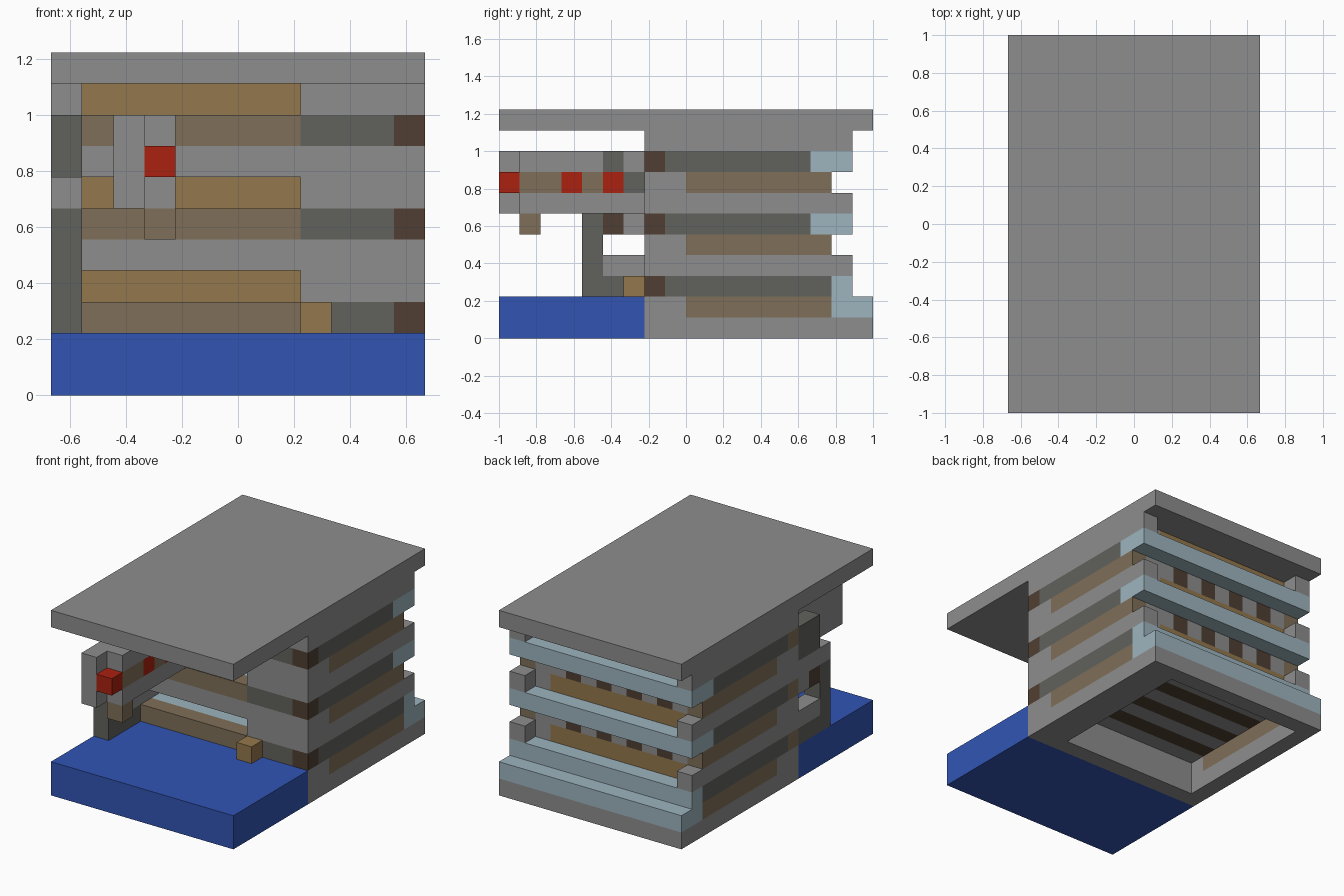
import bpy
import bmesh
from mathutils import Matrix, Vector

cube = bpy.data.objects.get("Cube")
if cube:
    bpy.data.objects.remove(cube, do_unlink=True)

U = 1 / 9  # one building block


def material(name, rgb):
    def lin(c):
        c /= 255
        return c / 12.92 if c <= 0.04045 else ((c + 0.055) / 1.055) ** 2.4
    col = [lin(c) for c in rgb] + [1]
    m = bpy.data.materials.new(name)
    m.use_nodes = True
    m.diffuse_color = col
    m.node_tree.nodes["Principled BSDF"].inputs["Base Color"].default_value = col
    return m


GREY = material("stone grey", (141, 141, 141))
SLATE = material("dark grey", (97, 98, 93))
WOOD = material("dull brown", (128, 111, 88))
TAN = material("bright brown", (148, 119, 76))
BARK = material("dark brown", (80, 63, 50))
WATER = material("deep blue", (50, 85, 180))
ICE = material("pale blue", (157, 181, 190))
RED = material("red", (170, 33, 16))


def part(name, mat, *boxes):
    """One object from boxes given as x, y, z ranges in blocks."""
    bm = bmesh.new()
    for xr, yr, zr in boxes:
        lo, hi = (Vector(p) * U for p in zip(xr, yr, zr))
        size = Matrix.Diagonal((hi - lo).to_4d())
        bmesh.ops.create_cube(bm, size=1, matrix=Matrix.Translation((lo + hi) / 2) @ size)
    mesh = bpy.data.meshes.new(name)
    bm.to_mesh(mesh)
    bm.free()
    mesh.materials.append(mat)
    bpy.context.collection.objects.link(bpy.data.objects.new(name, mesh))


FULL, INNER = (-6, 6), (-5, 4)
LEFT, RIGHT = (5, 6), (-6, -5)

# Roof, water and base ring
part("roof", GREY, (FULL, (-9, 9), (10, 11)))
part("water", WATER, (FULL, (-9, -2), (0, 2)))
part("base_front", GREY, ((-5, 5), (-2, -1), (0, 2)))
part("base_back", GREY, (FULL, (8, 9), (0, 1)))
part("base_back_step", ICE, (FULL, (8, 9), (1, 2)))
part("thick_wall_lining", GREY, ((4, 5), (-1, 7), (0, 10)), ((4, 5), (7, 8), (0, 2)))

# Side walls: one list of (start, end, colour) runs along y for every level
solid = [(-2, 8, GREY)]
panel = [(-2, 0, GREY), (0, 7, WOOD)]
band = [(-2, -1, BARK), (-1, 6, SLATE)]
levels = [solid, panel + [(7, 8, ICE)], [(-2, -1, BARK), (-1, 7, SLATE)],
          solid, panel, band, solid, panel, band, solid]
for side, xr in (("left", LEFT), ("right", RIGHT)):
    for z, runs in enumerate(levels):
        for i, (a, b, mat) in enumerate(runs):
            if side == "right" and mat == BARK:
                mat = WOOD
            part(f"{side}_wall_{z}_{i}", mat, (xr, (a, b), (z, z + 1)))

# Floors, front wall and back wall of each storey
for z in (2, 5, 8):
    zr, sill, top = (z, z + 1), (z + 1, z + 2), (z + 2, z + 3)
    edge = 7 if z == 2 else 6
    part(f"floor_{z}", ICE, (INNER, (-1, edge), zr), (FULL, (edge, 8), zr))
    part(f"front_beam_{z}", WOOD, ((-5, 2), (-2, -1), zr))
    part(f"front_band_{z}", SLATE, ((2, 5), (-2, -1), zr))
    part(f"front_corner_{z}", GREY, ((2, 5), (-2, -1), sill))
    part(f"back_sill_{z}", TAN, (INNER, (6, 7), sill))
    if z < 8:
        part(f"front_panel_{z}", GREY, ((-5, 5), (-2, -1), top))
        part(f"back_piers_{z}", GREY, *[((x, x + 1), (6, 7), top) for x in (-5, -3, -1, 1, 3)])
        part(f"back_windows_{z}", BARK, *[((x, x + 1), (6, 7), top) for x in (-4, -2, 0, 2)])

# Striped underside of the lowest floor
part("underside_boards", GREY, *[(INNER, (y, y + 1), (1.95, 2)) for y in (-1, 1, 3, 5, 7)])
part("underside_strips", BARK, *[(INNER, (y, y + 1), (1.95, 2)) for y in (0, 2, 4, 6)])

# Side wing with a window gap
part("wing_post", SLATE, (RIGHT, (-5, -4), (2, 6)), (RIGHT, (-4, -2), (2, 3)))
part("wing_rails", GREY, (RIGHT, (-4, -2), (3, 4)), (RIGHT, (-3, -2), (5, 6)),
     (RIGHT, (-5, -2), (6, 7)))
part("wing_lintel", BARK, (RIGHT, (-4, -3), (5, 6)))
part("wing_top", SLATE, (RIGHT, (-4, -2), (7, 9)))

# Boom reaching out over the water
BOOM = (-3, -2)
part("boom_plate", GREY, ((-4, -3), (-9, -2), (6, 9)))
part("boom_rails", GREY, (BOOM, (-8, -4), (8, 9)), (BOOM, (-3, -2), (8, 9)),
     (BOOM, (-8, -2), (6, 7)))
part("boom_joint", SLATE, (BOOM, (-4, -3), (8, 9)), (BOOM, (-3, -2), (7, 8)))
part("boom_lamps", RED, *[(BOOM, (y, y + 1), (7, 8)) for y in (-9, -6, -4)])
part("boom_core", WOOD, (BOOM, (-8, -6), (7, 8)), (BOOM, (-5, -4), (7, 8)))
part("boom_handle", WOOD, (BOOM, (-8, -7), (5, 6)))

# Small crate on the deck
part("crate", TAN, ((2, 3), (-3, -2), (2, 3)))
